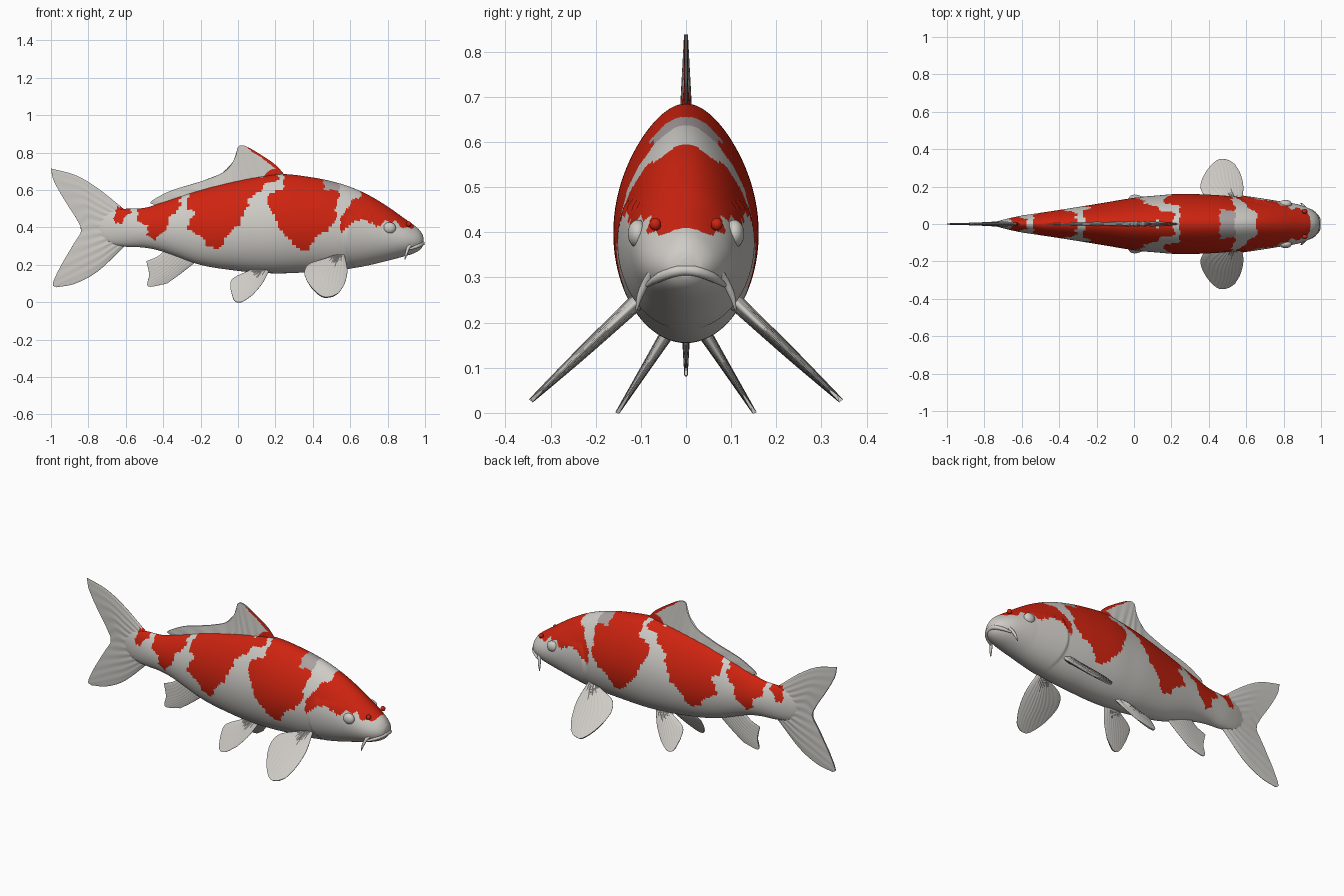
import bpy, bmesh, math
from mathutils import Vector

if "Cube" in bpy.data.objects:
    bpy.data.objects.remove(bpy.data.objects["Cube"])


def material(name, rgb):
    m = bpy.data.materials.new(name)
    m.use_nodes = True
    m.diffuse_color = (*rgb, 1)
    bsdf = m.node_tree.nodes["Principled BSDF"]
    bsdf.inputs["Base Color"].default_value = (*rgb, 1)
    bsdf.inputs["Roughness"].default_value = 0.6
    return m


MATS = [material("pearl_white", (0.62, 0.60, 0.565)),
        material("koi_red", (0.62, 0.017, 0.005)),
        material("mauve_grey", (0.40, 0.35, 0.35))]

# Red patches as side outlines (x, z)
HEAD = [(.545, .37), (.57, .385), (.60, .42), (.66, .445), (.71, .425), (.74, .40), (.78, .43),
        (.84, .43), (.89, .395), (.945, .40), (.95, .8), (.66, .8), (.66, .57), (.62, .55),
        (.58, .50), (.55, .45)]
SHOULDER = [(.25, .8), (.24, .61), (.16, .58), (.16, .52), (.20, .46), (.22, .40), (.28, .33),
            (.34, .275), (.38, .28), (.41, .35), (.48, .385), (.53, .45), (.52, .52),
            (.545, .57), (.53, .8)]
FLANK = [(-.24, .66), (-.28, .52), (-.23, .47), (-.27, .43), (-.26, .38), (-.20, .36),
         (-.17, .31), (-.12, .28), (-.08, .31), (-.05, .37), (0, .40), (.02, .45), (.05, .50),
         (.06, .56), (.13, .60), (.13, .63), (.22, .65), (.20, .70), (.12, .67)]
REAR = [(-.53, .55), (-.54, .43), (-.48, .41), (-.49, .36), (-.445, .335), (-.38, .40),
        (-.36, .46), (-.31, .51), (-.30, .62)]
STALK = [(-.66, .47), (-.66, .42), (-.63, .42), (-.60, .46), (-.57, .48), (-.57, .55), (-.63, .53)]
LEADING = [(.27, .64), (.13, .66), (.16, .70), (.20, .715), (.12, .777), (.05, .823),
           (.05, .86), (.20, .78)]


def inside(x, z, poly):
    hit = False
    for (ax, az), (bx, bz) in zip(poly, poly[1:] + poly[:1]):
        if (az > z) != (bz > z) and x < ax + (z - az) * (bx - ax) / (bz - az):
            hit = not hit
    return hit


def body_rule(c):
    # Wobble the outlines a little so the patches have ragged edges
    x = c.x + .005 * math.sin(c.z * 130)
    z = c.z + .005 * math.sin(c.x * 110)
    if .46 < x < .54 and z > .60 and abs(c.y) < .085:
        return 2
    return int(any(inside(x, z, p) for p in (HEAD, SHOULDER, FLANK, REAR, STALK)))


def dorsal_rule(c):
    return int(inside(c.x, c.z, LEADING))


def plain(c):
    return 0


def spline(points, n):
    """Sample n points on a smooth curve through the given points."""
    p = [Vector(q) for q in points]
    p = [2 * p[0] - p[1]] + p + [2 * p[-1] - p[-2]]
    out = []
    for i in range(n):
        t = i / (n - 1) * (len(p) - 3)
        k = min(int(t), len(p) - 4)
        t -= k
        a, b, c, d = p[k:k + 4]
        out.append(b + .5 * t * ((c - a) + t * ((2 * a - 5 * b + 4 * c - d)
                                                + t * (3 * (b - c) + d - a))))
    return out


def loft(name, rings, rule=plain):
    """Skin a closed surface over a list of rings."""
    bm = bmesh.new()
    vs = [[bm.verts.new(p) for p in r] for r in rings]
    n = len(vs[0])
    for a, b in zip(vs, vs[1:]):
        for i in range(n):
            j = (i + 1) % n
            bm.faces.new((a[i], a[j], b[j], b[i]))
    bm.faces.new(vs[0])
    bm.faces.new(vs[-1])
    bmesh.ops.recalc_face_normals(bm, faces=bm.faces)
    for f in bm.faces:
        f.smooth = True
        f.material_index = rule(f.calc_center_median())
    me = bpy.data.meshes.new(name)
    bm.to_mesh(me)
    bm.free()
    for m in MATS:
        me.materials.append(m)
    ob = bpy.data.objects.new(name, me)
    bpy.context.collection.objects.link(ob)
    bpy.ops.object.select_all(action="DESELECT")
    ob.select_set(True)
    bpy.context.view_layer.objects.active = ob
    bpy.ops.object.shade_smooth_by_angle(angle=math.radians(50))
    return ob


def fin(name, rows, thick, place, rule=plain, n=40, m=14):
    """Tapered fin skinned over (x, z) rows running from root to tip."""
    cols = list(zip(*[spline(r, n) for r in rows]))
    cols = [spline(c, m) for c in cols]
    rings = []
    for j in range(m):
        front, back = [], []
        for i in range(n):
            u, v = i / (n - 1), j / (m - 1)
            t = thick * (1 - .75 * v) * math.sin(math.pi * u) ** .5 if 0 < i < n - 1 else 0
            t = t * (1 + .12 * math.sin(u * 70)) + .001
            x, z = cols[i][j]
            front.append(place(x, z, t))
            back.append(place(x, z, -t))
        rings.append(front + back[::-1])
    return loft(name, rings, rule)


def tube(name, path, sides=10):
    """Round tube through (x, y, z, radius) points."""
    pts = spline(path, 16)
    rings = []
    for i, p in enumerate(pts):
        d = (pts[min(i + 1, 15)] - pts[max(i - 1, 0)]).to_3d()
        q = d.to_track_quat("Z", "Y")
        rings.append([p.to_3d() + q @ Vector((math.cos(a), math.sin(a), 0)) * p.w
                      for a in (k * math.tau / sides for k in range(sides))])
    return loft(name, rings)


def ball(name, centre, size, index=0):
    rings = []
    for i in range(1, 16):
        a = math.pi * i / 16
        rings.append([Vector(centre) + Vector((size[0] * math.sin(a) * math.cos(b),
                                               size[1] * math.cos(a),
                                               size[2] * math.sin(a) * math.sin(b)))
                      for b in (k * math.tau / 24 for k in range(24))])
    return loft(name, rings, lambda c: index)


# Body: stations are (x, top, bottom, half width)
STATIONS = [(-.78, .41, .39, .003), (-.74, .46, .345, .012), (-.68, .495, .31, .028),
            (-.60, .50, .297, .045), (-.50, .505, .292, .060), (-.40, .535, .27, .075),
            (-.20, .60, .20, .107), (0, .65, .168, .140), (.13, .673, .157, .153),
            (.25, .685, .155, .161), (.40, .667, .162, .157), (.50, .647, .168, .150),
            (.60, .617, .18, .141), (.70, .572, .198, .131), (.80, .512, .222, .119),
            (.88, .455, .243, .104), (.93, .42, .258, .086), (.965, .392, .275, .064),
            (.985, .365, .295, .040), (.992, .345, .315, .014)]
rings = []
for x, top, bottom, w in spline(STATIONS, 280):
    mid = bottom + .46 * (top - bottom)
    ring = []
    for k in range(96):
        a = k * math.tau / 96
        s, c = math.sin(a), math.cos(a)
        z = mid + s * (top - mid if s > 0 else mid - bottom)
        y = w * c * (1 - .2 * max(0, s) ** 2)
        # Gill cover stands proud with a curved rear edge
        edge = x - (.565 + 2.2 * (z - .34) ** 2)
        if edge > 0 and z < .46:
            y += .010 * c * min(1, edge / .012) * max(0, 1 - edge / .20)
        ring.append(Vector((x, y, z)))
    rings.append(ring)
loft("body", rings, body_rule)


def upright(x, z, t):
    return Vector((x, t, z))


# Fins on the centre line
fin("dorsal_fin",
    [[(.25, .66), (.20, .66), (.14, .655), (.08, .645), (.03, .635), (-.03, .62), (-.10, .60),
      (-.20, .57), (-.30, .535), (-.39, .50)],
     [(.25, .68), (.20, .735), (.12, .79), (.04, .835), (0, .83), (-.015, .775), (-.07, .70),
      (-.20, .645), (-.35, .60), (-.45, .55), (-.47, .53)]],
    .013, upright, dorsal_rule, n=100, m=20)
fin("tail_fin",
    [[(-.60, .49), (-.62, .40), (-.60, .305)],
     [(-.75, .61), (-.73, .50), (-.72, .40), (-.73, .29), (-.75, .165)],
     [(-.87, .68), (-.83, .55), (-.79, .40), (-.82, .25), (-.87, .10)],
     [(-1, .715), (-.985, .65), (-.93, .55), (-.86, .44), (-.84, .38), (-.88, .31),
      (-.95, .19), (-.99, .10), (-.97, .08)]],
    .016, upright, body_rule, n=70, m=30)
fin("anal_fin",
    [[(-.22, .22), (-.30, .25), (-.39, .28)],
     [(-.31, .15), (-.37, .18), (-.43, .245)],
     [(-.38, .10), (-.48, .085), (-.475, .15), (-.49, .22)]],
    .012, upright)

# Paired parts
for side, s in (("left", 1), ("right", -1)):
    fin(side + "_pectoral_fin",
        [[(.57, .25), (.53, .245), (.49, .24)],
         [(.585, .17), (.48, .14), (.385, .208)],
         [(.57, .10), (.47, .08), (.355, .165)],
         [(.54, .05), (.50, .03), (.45, .03), (.40, .07), (.365, .12)]],
        .013, lambda x, z, t: Vector((x, s * (.11 + (.245 - z) * 1.07 + t), z + t * .7)))
    fin(side + "_pelvic_fin",
        [[(.17, .175), (.12, .175), (.07, .175)],
         [(.13, .10), (.05, .09), (-.03, .125)],
         [(.08, .04), (.02, .002), (-.02, .01), (-.04, .07)]],
        .013, lambda x, z, t: Vector((x, s * (.045 + (.17 - z) * .63 + t), z + t * .3)))
    ball(side + "_eye", (.81, s * .107, .397), (.034, .022, .031))
    ball(side + "_nostril", (.913, s * .068, .418), (.014, .013, .014), 1)
    tube(side + "_barbel", [(.93, s * .07, .318, .009), (.91, s * .088, .29, .009),
                            (.90, s * .102, .26, .007), (.893, s * .110, .228, .002)])

# Upper lip
tube("lip", [(.915, -.085, .283, .005), (.955, -.064, .298, .010), (.983, -.03, .312, .012),
             (.986, 0, .316, .012), (.983, .03, .312, .012), (.955, .064, .298, .010),
             (.915, .085, .283, .005)])
